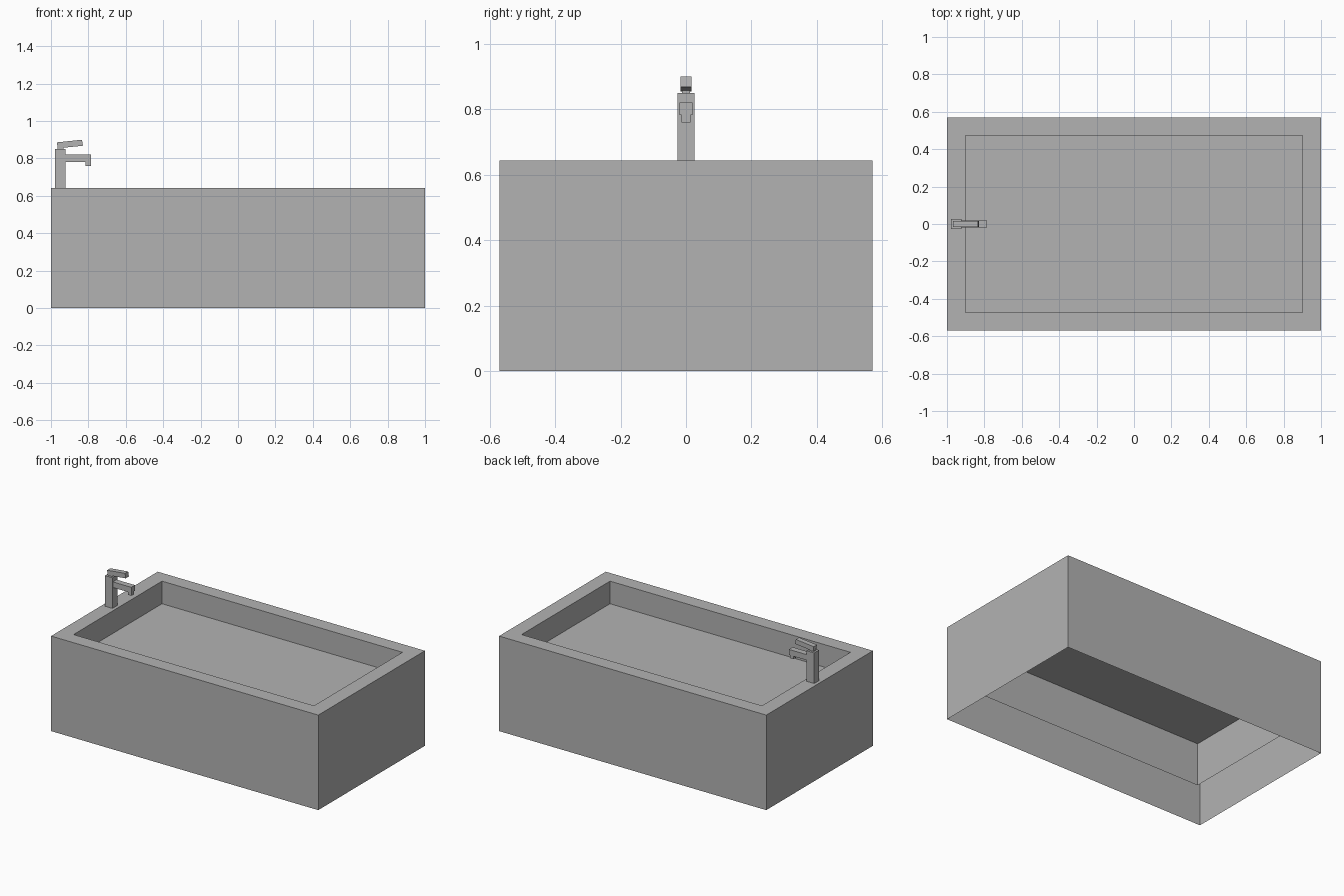
import bpy
import bmesh

if "Cube" in bpy.data.objects:
    bpy.data.objects.remove(bpy.data.objects["Cube"], do_unlink=True)

grey = bpy.data.materials.new("plain_grey")
grey.use_nodes = True
grey.diffuse_color = (0.45, 0.45, 0.45, 1)
grey.node_tree.nodes["Principled BSDF"].inputs["Base Color"].default_value = (0.45, 0.45, 0.45, 1)


def finish(name, bm):
    mesh = bpy.data.meshes.new(name)
    bm.to_mesh(mesh)
    bm.free()
    mesh.materials.append(grey)
    obj = bpy.data.objects.new(name, mesh)
    bpy.context.collection.objects.link(obj)
    return obj


def rectangle(bm, half_x, half_y, z):
    corners = [(-1, -1), (1, -1), (1, 1), (-1, 1)]
    return [bm.verts.new((sx * half_x, sy * half_y, z)) for sx, sy in corners]


def side_extrusion(name, outline, half_y):
    """Extrude an x-z outline symmetrically across y."""
    bm = bmesh.new()
    face = bm.faces.new([bm.verts.new((x, -half_y, z)) for x, z in outline])
    moved = bmesh.ops.extrude_face_region(bm, geom=[face])["geom"]
    for v in moved:
        if isinstance(v, bmesh.types.BMVert):
            v.co.y = half_y
    bmesh.ops.recalc_face_normals(bm, faces=bm.faces)
    return finish(name, bm)


def block(name, x0, x1, z0, z1, half_y):
    return side_extrusion(name, [(x0, z0), (x1, z0), (x1, z1), (x0, z1)], half_y)


# Tub shell: outer skirt, flat rim and inner walls, open underneath
bm = bmesh.new()
loops = [rectangle(bm, *ring) for ring in
         [(1, 0.57, 0), (1, 0.57, 0.643), (0.9, 0.473, 0.643), (0.9, 0.473, 0.2)]]
for lower, upper in zip(loops, loops[1:]):
    for i in range(4):
        j = (i + 1) % 4
        bm.faces.new((lower[i], lower[j], upper[j], upper[i]))
finish("tub_shell", bm)

# Flat sheet across the basin
bm = bmesh.new()
bm.faces.new(rectangle(bm, 0.9, 0.473, 0.49))
finish("basin_surface", bm)

# Tap standing on the rim
block("tap_body", -0.978, -0.922, 0.643, 0.85, 0.026)
block("tap_spout", -0.922, -0.785, 0.782, 0.82, 0.02)
block("tap_nozzle", -0.815, -0.787, 0.76, 0.782, 0.014)
block("tap_neck", -0.966, -0.932, 0.85, 0.862, 0.012)
side_extrusion("tap_handle",
               [(-0.964, 0.854), (-0.829, 0.868), (-0.834, 0.9), (-0.968, 0.886)], 0.017)
